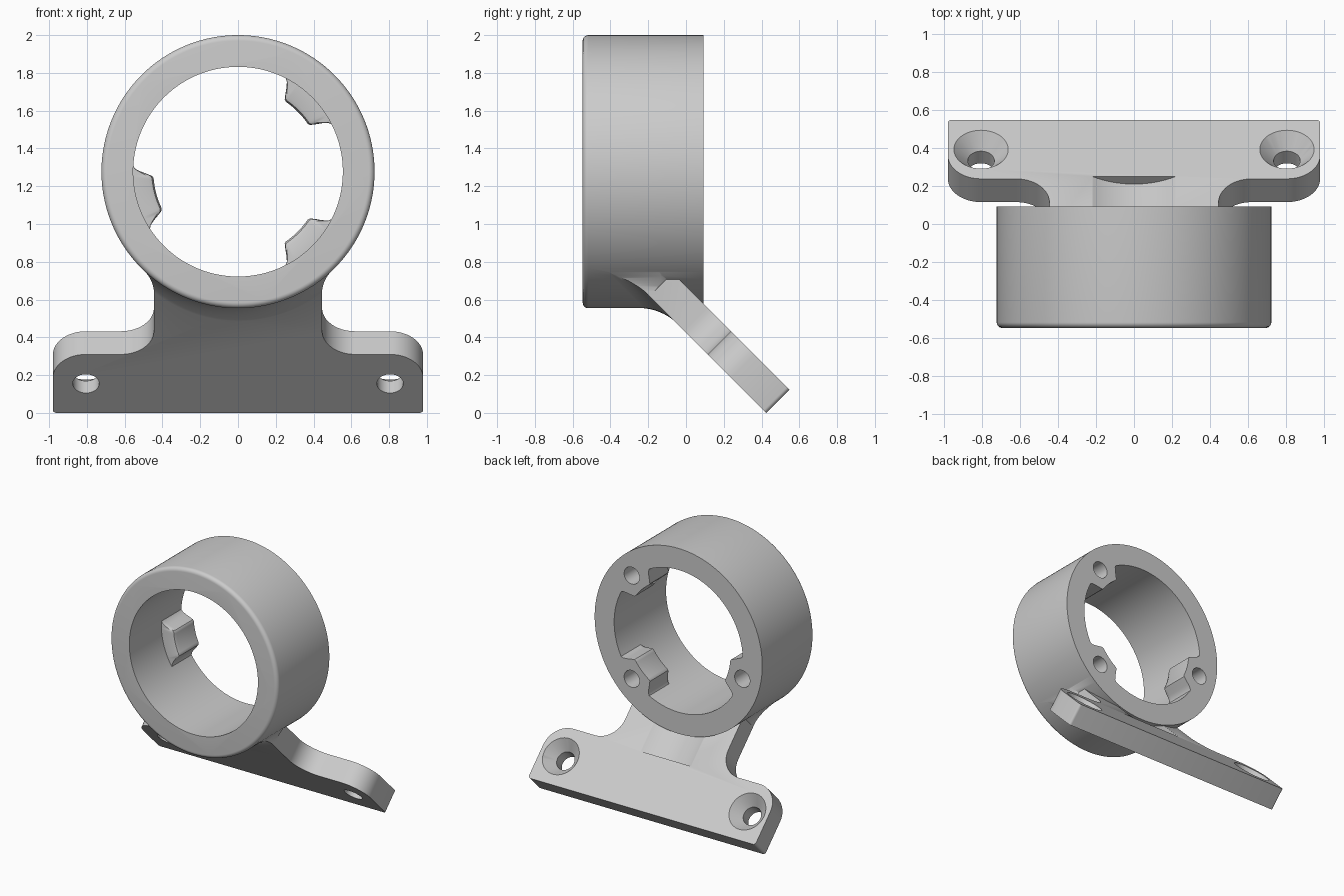
import bpy, bmesh
from math import sin, cos, pi, sqrt, radians, degrees

if "Cube" in bpy.data.objects:
    bpy.data.objects.remove(bpy.data.objects["Cube"])

CZ, RO, RI = 1.277, 0.723, 0.555      # ring centre height, outer and inner radius
Y0, Y1 = -0.547, 0.093                # ring front and back
T, H = 0.173, sqrt(0.5)               # plate thickness, 45 degree factor


def loft(name, sections):
    """Skin closed sections of equal length and cap both ends."""
    bm = bmesh.new()
    rows = [[bm.verts.new(p) for p in s] for s in sections]
    n = len(rows[0])
    for a, b in zip(rows, rows[1:]):
        for i in range(n):
            j = (i + 1) % n
            bm.faces.new((a[i], a[j], b[j], b[i]))
    bm.faces.new(rows[0])
    bm.faces.new(rows[-1])
    bmesh.ops.recalc_face_normals(bm, faces=bm.faces)
    me = bpy.data.meshes.new(name)
    bm.to_mesh(me)
    bm.free()
    ob = bpy.data.objects.new(name, me)
    bpy.context.collection.objects.link(ob)
    return ob


def combine(ob, other, op):
    m = ob.modifiers.new(op, 'BOOLEAN')
    m.operation, m.object, m.solver = op, other, 'EXACT'
    bpy.context.view_layer.objects.active = ob
    bpy.ops.object.modifier_apply(modifier=m.name)
    bpy.data.objects.remove(other)


def arc(cx, cy, r, a0, a1, n=12):
    return [(cx + r * cos(radians(a0 + (a1 - a0) * i / n)),
             cy + r * sin(radians(a0 + (a1 - a0) * i / n))) for i in range(n + 1)]


def circle(cx, cy, r, n=48):
    return arc(cx, cy, r, 0, 360, n)[:-1]


def on_plate(x, s, n):
    """Plate space: s runs up the slope, n goes through the thickness."""
    return (x, 0.425 - s * H + n * H, s * H + n * H)


def mirrored(half):
    return half + [(-x, z) for x, z in reversed(half)]


# Ring body with a rounded front edge
f = 0.03
steps = [(Y0 + f - f * sin(a), RO - f + f * cos(a))
         for a in [pi / 2 * i / 6 for i in range(6, -1, -1)]] + [(Y1, RO)]
body = loft("ring_bracket", [[(x, y, z) for x, z in circle(0, CZ, r, 160)] for y, r in steps])

# Sloped mounting plate: flange, neck and rounded corners
outline = mirrored(arc(0.96, 0.02, 0.02, -90, 0, 4) + arc(0.805, 0.263, 0.175, 0, 90)
                   + arc(0.62, 0.613, 0.175, 270, 180) + [(0.445, 1.0)])
plate = loft("mounting_plate", [[on_plate(x, s, n) for x, s in outline] for n in (0, T)])

# Countersunk screw holes
for sx in (-0.805, 0.805):
    cone = [(-0.03, 0.07), (0.09, 0.07), (T, 0.143), (T + 0.03, 0.17)]
    combine(plate, loft("screw_cut", [[on_plate(x, s, n) for x, s in circle(sx, 0.219, r)]
                                      for n, r in cone]), 'DIFFERENCE')

# Shallow round groove down the plate behind the ring
groove = circle(0, T + 0.396, 0.453, 128)
combine(plate, loft("groove_cut", [[on_plate(x, s, n) for x, n in groove]
                                   for s in (0.42, 1.3)]), 'DIFFERENCE')

# Blend under the ring, flaring at the neck sides
columns = []
for i in range(-14, 15):
    x = i * 0.04
    zr = CZ - sqrt(RO * RO - x * x)
    yi = 0.425 - zr
    a, b = (yi - 0.13, zr), (yi + 0.09, zr - 0.09)
    curve = []
    for k in range(11):
        t = k / 10
        w = ((1 - t) ** 2, 2 * t * (1 - t), t * t)
        curve.append((w[0] * a[0] + w[1] * yi + w[2] * b[0],
                      w[0] * a[1] + w[1] * zr + w[2] * b[1] + 0.002))
    loop = [(a[0], zr + 0.02)] + curve + [(b[0] + 0.115, b[1] + 0.115), (-0.2, 0.86)]
    columns.append([(x, y, z) for y, z in loop])
blend = loft("neck_blend", columns)
flare = mirrored([(0.444, 0.4)] + arc(0.619, 0.627, 0.175, 180, 133.7) + [(0.45, 0.85)])
combine(blend, loft("flare_shape", [[(x, y, z) for x, z in flare] for y in (-0.8, 0.6)]),
        'INTERSECT')

combine(body, plate, 'UNION')
combine(body, blend, 'UNION')


# Bore with three inner lugs left standing at the back
LUGS = (45, 195, 315)


def bump(a):
    d = min(abs((a - c + 180) % 360 - 180) for c in LUGS)
    t = min(max((18 - d) / 7, 0), 1)
    return t * t * (3 - 2 * t)


bore = []
for y, amp in [(-0.7, 0), (-0.152, 0), (-0.15, 0.75), (-0.142, 0.92), (-0.12, 1), (0.3, 1)]:
    ring = []
    for i in range(240):
        a = i * 1.5
        r = RI - 0.107 * amp * bump(a)
        ring.append((r * cos(radians(a)), y, CZ + r * sin(radians(a))))
    bore.append(ring)
combine(body, loft("bore_cut", bore), 'DIFFERENCE')

# Blind holes in the back of the lugs
for a in LUGS:
    c = circle(0.57 * cos(radians(a)), CZ + 0.57 * sin(radians(a)), 0.066, 40)
    combine(body, loft("lug_hole_cut", [[(x, y, z) for x, z in c] for y in (-0.08, 0.2)]),
            'DIFFERENCE')

bpy.ops.object.select_all(action='DESELECT')
body.select_set(True)
bpy.context.view_layer.objects.active = body
bpy.ops.object.shade_smooth_by_angle(angle=radians(32))
